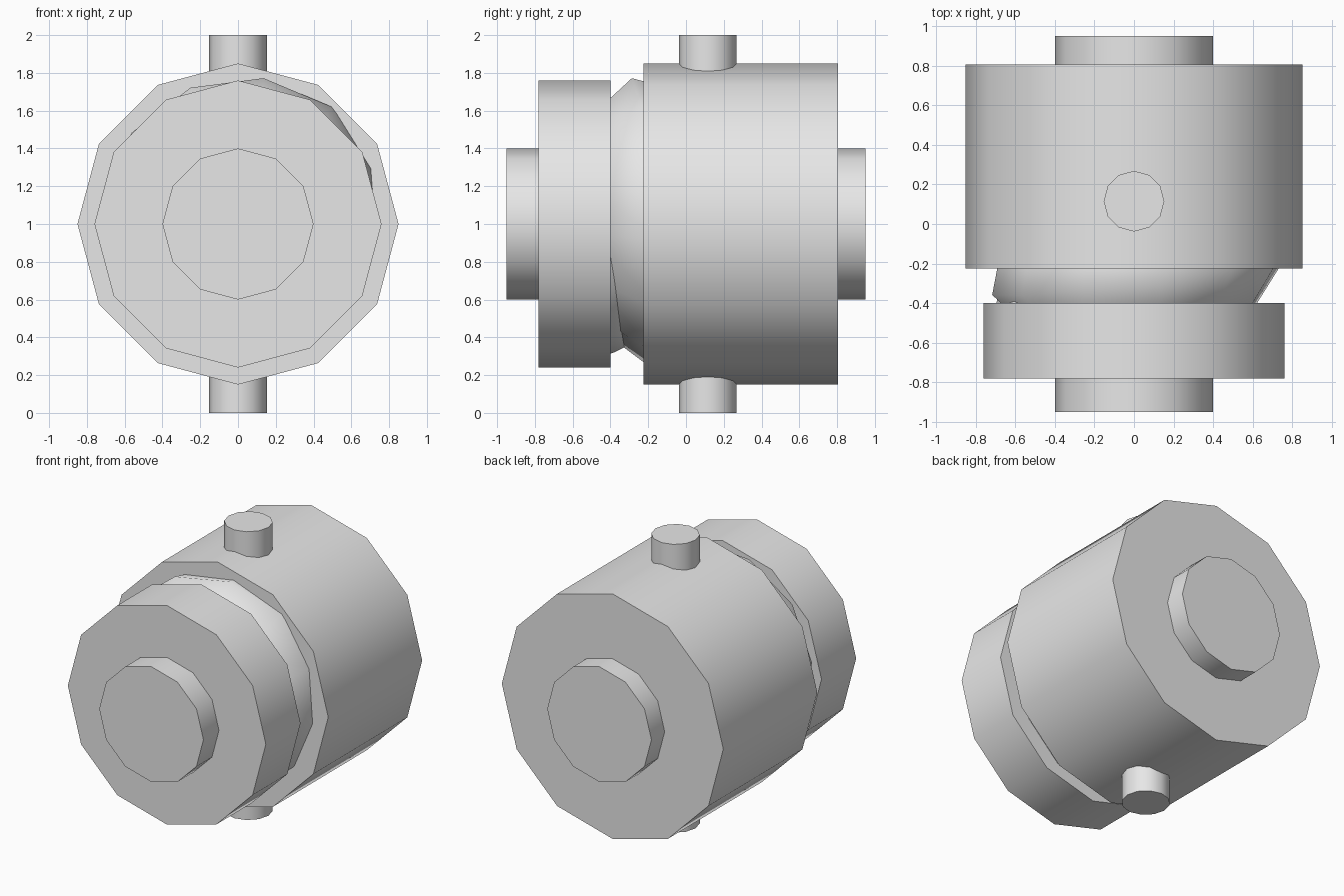
import bpy
import bmesh
import math
from mathutils import Matrix, Vector

SIDES = 12

cube = bpy.data.objects.get("Cube")
if cube:
    bpy.data.objects.remove(cube, do_unlink=True)

metal = bpy.data.materials.new("plain_grey")
metal.use_nodes = True
grey = (0.8, 0.8, 0.8, 1.0)
metal.diffuse_color = grey
metal.node_tree.nodes["Principled BSDF"].inputs["Base Color"].default_value = grey


def turned(name, profile, axis, origin, smooth_angle=40, twist=0):
    """Lathe (distance, radius) pairs around an axis and cap both ends."""
    turn = Vector((0, 0, 1)).rotation_difference(Vector(axis)).to_matrix().to_4x4()
    place = Matrix.Translation(origin) @ turn @ Matrix.Rotation(math.radians(twist), 4, 'Z')
    bm = bmesh.new()
    rings = []
    for dist, radius in profile:
        ring = []
        for i in range(SIDES):
            a = math.tau * i / SIDES
            ring.append(bm.verts.new((radius * math.cos(a), radius * math.sin(a), dist)))
        rings.append(ring)
    for low, high in zip(rings, rings[1:]):
        for i in range(SIDES):
            j = (i + 1) % SIDES
            bm.faces.new((low[i], low[j], high[j], high[i]))
    bm.faces.new(rings[0][::-1])
    bm.faces.new(rings[-1])
    bmesh.ops.recalc_face_normals(bm, faces=bm.faces)
    bm.transform(place)
    mesh = bpy.data.meshes.new(name)
    bm.to_mesh(mesh)
    bm.free()
    mesh.materials.append(metal)
    obj = bpy.data.objects.new(name, mesh)
    bpy.context.collection.objects.link(obj)
    bpy.ops.object.select_all(action='DESELECT')
    obj.select_set(True)
    bpy.context.view_layer.objects.active = obj
    bpy.ops.object.shade_smooth_by_angle(angle=math.radians(smooth_angle))
    return obj


BACK, UP = (0, 1, 0), (0, 0, 1)
CENTRE = (0, 0, 1)

# Main drum, front collar and the two end bosses
turned("housing", [(-0.225, 0.85), (0.805, 0.85)], BACK, CENTRE)
turned("front_collar", [(-0.78, 0.76), (-0.40, 0.76)], BACK, CENTRE)
turned("front_boss", [(-0.95, 0.4), (-0.75, 0.4)], BACK, CENTRE)
turned("back_boss", [(0.78, 0.4), (0.95, 0.4)], BACK, CENTRE)

# Tilted swivel joint between collar and drum
turned("swivel_joint", [(-0.3, 0.51), (0, 0.76), (0.3, 0.66)],
       (-0.13, 1, 0.06), (0.03, -0.255, 1.02), 75, 15)
turned("swivel_neck", [(-0.45, 0.67), (-0.38, 0.65), (-0.28, 0.60)],
       BACK, (-0.04, 0, 0.97), 75)

# Cross pin through the drum
turned("cross_pin", [(0, 0.153), (2, 0.153)], UP, (0, 0.115, 0))
